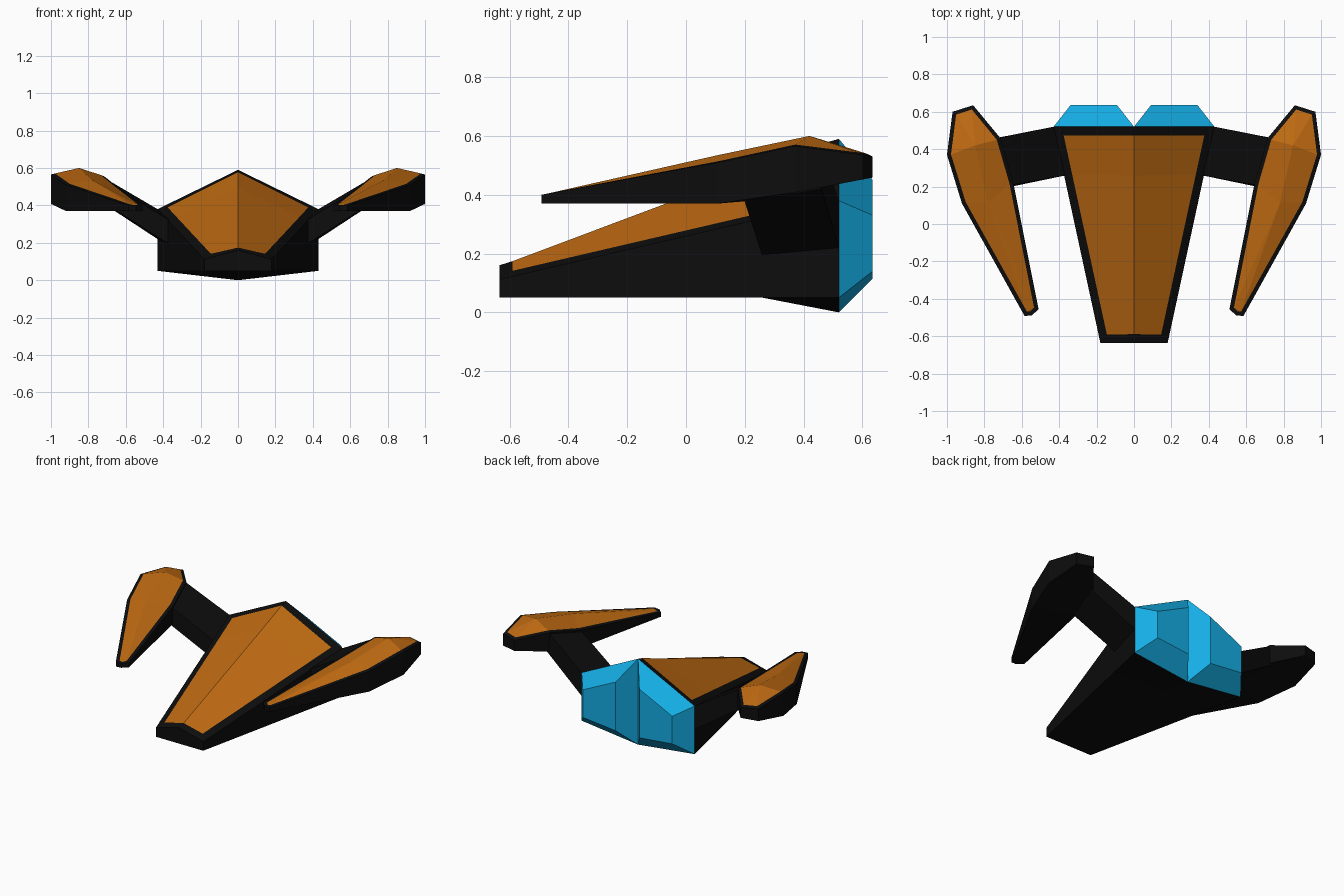
import bpy
import bmesh

cube = bpy.data.objects.get("Cube")
if cube:
    bpy.data.objects.remove(cube, do_unlink=True)


def material(name, rgb):
    m = bpy.data.materials.new(name)
    m.use_nodes = True
    color = (*rgb, 1.0)
    m.diffuse_color = color
    m.node_tree.nodes["Principled BSDF"].inputs["Base Color"].default_value = color
    return m


black = material("hull_black", (0.004, 0.004, 0.004))
orange = material("panel_orange", (0.52, 0.145, 0.006))
cyan = material("engine_cyan", (0.007, 0.42, 0.78))


def build(name, points, faces, mats, panel_faces=(), border=0.0, mirror=False):
    """Make a mesh, optionally with an inset panel in the second material."""
    bm = bmesh.new()
    verts = [bm.verts.new(p) for p in points]
    made = [bm.faces.new([verts[i] for i in f]) for f in faces]
    bmesh.ops.recalc_face_normals(bm, faces=bm.faces)
    if panel_faces:
        panel = [made[i] for i in panel_faces]
        bmesh.ops.inset_region(bm, faces=panel, thickness=border,
                               use_boundary=True, use_even_offset=True)
        for f in panel:
            f.material_index = 1
    mesh = bpy.data.meshes.new(name)
    bm.to_mesh(mesh)
    bm.free()
    for m in mats:
        mesh.materials.append(m)
    obj = bpy.data.objects.new(name, mesh)
    bpy.context.scene.collection.objects.link(obj)
    if mirror:
        obj.modifiers.new("mirror", "MIRROR").use_mirror_merge = False
    return obj


# Central hull: six-sided sections lofted from nose to stern
NOSE, STERN = -0.635, 0.52


def section(y, keel):
    t = (y - NOSE) / (STERN - NOSE)
    w = 0.18 + 0.25 * t
    shoulder = 0.112 + 0.268 * t
    ridge = 0.16 + 0.43 * t
    return [(0, y, keel), (w, y, 0.05), (w, y, shoulder),
            (0, y, ridge), (-w, y, shoulder), (-w, y, 0.05)]


hull_points = section(NOSE, 0.05) + section(0.26, 0.05) + section(STERN, 0.0)
hull_faces, roof = [], []
for ring in (0, 6):
    for i in range(6):
        j = (i + 1) % 6
        if i in (2, 3):
            roof.append(len(hull_faces))
        hull_faces.append((ring + i, ring + j, ring + 6 + j, ring + 6 + i))
hull_faces += [tuple(range(6)), tuple(range(12, 18))]
build("hull", hull_points, hull_faces, [black, orange], roof, 0.048)

# Engine blocks: tapered caps on each half of the stern
base = [(0, 0.0), (0.43, 0.05), (0.43, 0.38), (0, 0.59)]
cap = [(0.09, 0.115), (0.34, 0.14), (0.34, 0.33), (0.09, 0.45)]
engine_points = [(x, STERN, z) for x, z in base] + [(x, 0.635, z) for x, z in cap]
box_sides = [(i, (i + 1) % 4, (i + 1) % 4 + 4, i + 4) for i in range(4)]
build("engine", engine_points, box_sides + [(4, 5, 6, 7)], [cyan], mirror=True)

# Pylons: slanted struts from hull to side pods
pylon_points = [
    (0.365, 0.26, 0.19), (0.43, 0.52, 0.22), (0.43, 0.52, 0.38), (0.365, 0.26, 0.32),
    (0.655, 0.20, 0.375), (0.735, 0.46, 0.42), (0.72, 0.46, 0.55), (0.65, 0.21, 0.49)]
build("pylon", pylon_points, box_sides + [(0, 1, 2, 3), (4, 5, 6, 7)],
      [black], mirror=True)

# Side pods: outline with a ridged top and a floor that rises at the rear
rim = [(0.51, -0.455, 0.40), (0.545, -0.488, 0.40), (0.585, -0.492, 0.40),
       (0.92, 0.11, 0.51), (1.0, 0.37, 0.565), (0.97, 0.60, 0.535),
       (0.86, 0.635, 0.53), (0.715, 0.46, 0.555), (0.645, 0.22, 0.50)]
n = len(rim)
ridge = [(0.85, 0.42, 0.60), (0.78, 0.11, 0.535)]
floor = [(x, y, 0.37 + 0.19 * max(0.0, y - 0.17)) for x, y, _ in rim]
A, B, F = n, n + 1, n + 2
top = [(0, 1, 2), (0, 2, B), (2, 3, B), (0, B, 8), (3, 4, A, B),
       (8, B, A, 7), (4, 5, A), (5, 6, A), (6, 7, A)]
walls = [(i, (i + 1) % n, F + (i + 1) % n, F + i) for i in range(n)]
under = [tuple(F + i for i in (0, 1, 2, 3, 8)),
         tuple(F + i for i in (3, 4, 5, 6, 7, 8))]
build("side_pod", rim + ridge + floor, top + walls + under, [black, orange],
      range(len(top)), 0.022, mirror=True)
